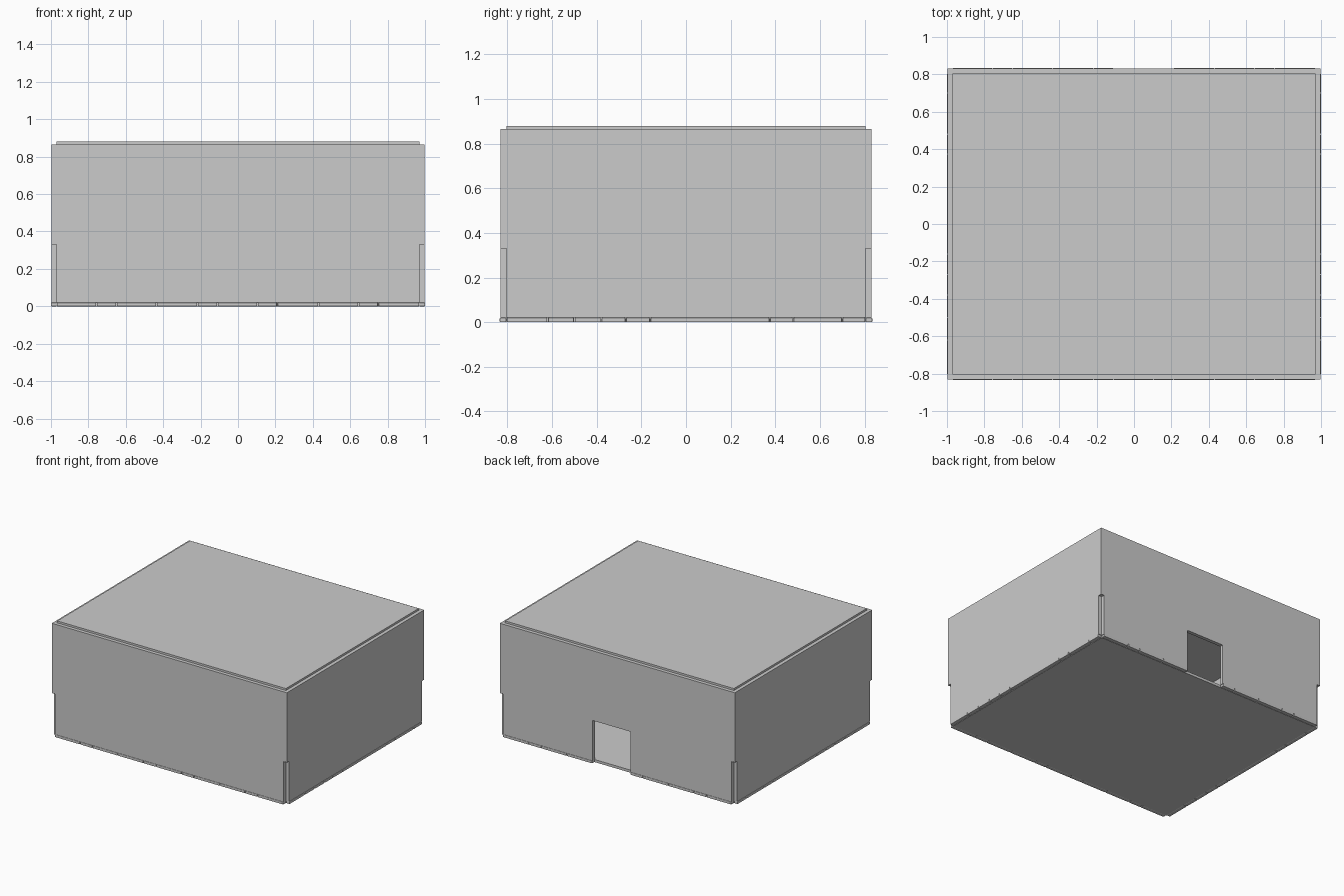
import bpy

if "Cube" in bpy.data.objects:
    bpy.data.objects.remove(bpy.data.objects["Cube"])

W, D, T = 1.0, 0.835, 0.03          # half width, half depth, wall thickness
BASE, NOTCH, WALL_TOP, TOP = 0.02, 0.33, 0.865, 0.88
GAP = 0.002


def box(name, lo, hi):
    bpy.ops.mesh.primitive_cube_add(
        size=1, location=[(a + b) / 2 for a, b in zip(lo, hi)])
    ob = bpy.context.object
    ob.name = ob.data.name = name
    ob.scale = [b - a for a, b in zip(lo, hi)]
    bpy.ops.object.transform_apply(location=False, rotation=False, scale=True)
    return ob


def apply_all(ob):
    bpy.ops.object.select_all(action='DESELECT')
    bpy.context.view_layer.objects.active = ob
    ob.select_set(True)
    for m in list(ob.modifiers):
        bpy.ops.object.modifier_apply(modifier=m.name)


def cut(ob, lo, hi):
    cutter = box("cutter", lo, hi)
    cutter.hide_render = True
    m = ob.modifiers.new("cut", 'BOOLEAN')
    m.operation, m.solver, m.object = 'DIFFERENCE', 'EXACT', cutter
    apply_all(ob)
    bpy.data.objects.remove(cutter)


# Wall shell: hollow ring, doorway in the back, notched lower corners
wx, wy = W - 0.003, D - 0.003
walls = box("walls", (-wx, -wy, BASE), (wx, wy, WALL_TOP))
cut(walls, (-W + T, -D + T, -1), (W - T, D - T, 2))
cut(walls, (-0.11, D - 2 * T, -1), (0.21, D + T, NOTCH))
for sx in (-1, 1):
    for sy in (-1, 1):
        x, y = sorted((sx * (W - T), sx * 1.2)), sorted((sy * (D - T), sy * 1.2))
        cut(walls, (x[0], y[0], -1), (x[1], y[1], NOTCH))

# Roof panel and floor panel set inside the walls
box("roof_panel", (-W + T, -D + T, 0.85), (W - T, D - T, TOP))
box("floor_panel", (-W + T, -D + T, 0), (W - T, D - T, BASE))


# Rounded skirting segments along the bottom of each wall
def skirting(name, lo, hi):
    ob = box(name, lo, hi)
    m = ob.modifiers.new("round", 'BEVEL')
    m.width, m.segments = 0.004, 2
    apply_all(ob)


long_ticks = [-0.97, -0.757, -0.65, -0.436, -0.217, -0.11, 0.104, 0.21,
              0.43, 0.644, 0.75, 0.97]
side_ticks = [-0.805, -0.62, -0.5, -0.38, -0.27, -0.16, 0.375, 0.48, 0.70, 0.805]

for a, b in zip(long_ticks, long_ticks[1:]):
    a, b = a + GAP, b - GAP
    skirting("front_skirting", (a, -D, 0), (b, -D + T, BASE))
    if not -0.12 < (a + b) / 2 < 0.22:      # leave the doorway open
        skirting("back_skirting", (a, D - T, 0), (b, D, BASE))
for a, b in zip(side_ticks, side_ticks[1:]):
    a, b = a + GAP, b - GAP
    skirting("right_skirting", (W - T, a, 0), (W, b, BASE))
    skirting("left_skirting", (-W, a, 0), (-W + T, b, BASE))
